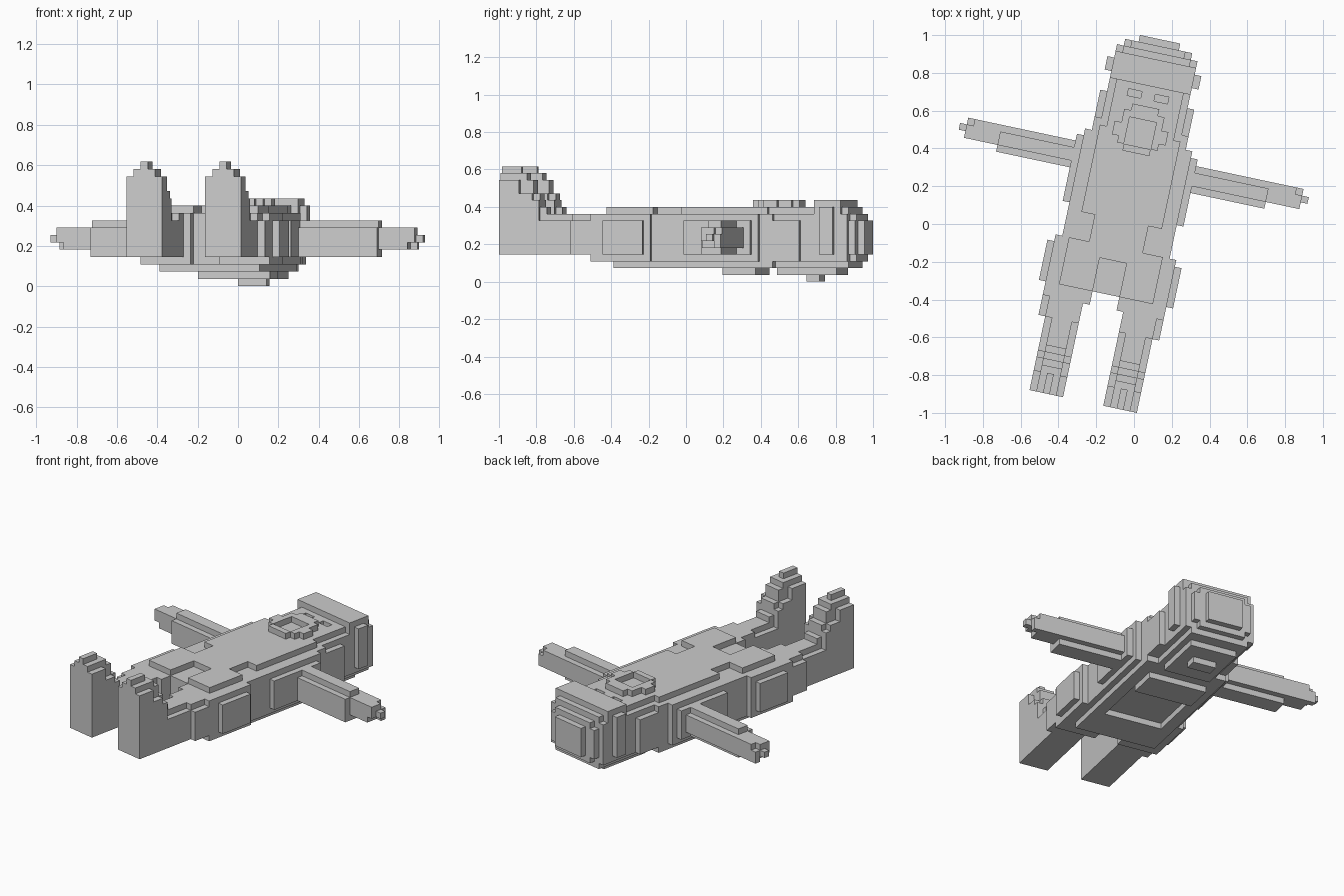
import bpy, bmesh, math
from mathutils import Matrix, Vector

if "Cube" in bpy.data.objects:
    bpy.data.objects.remove(bpy.data.objects["Cube"])

P = 0.0363                      # voxel size
ORIGIN = Vector((-0.068, -0.975, 0))
ROT = Matrix.Rotation(math.radians(-12), 4, 'Z')


def voxels(boxes):
    """Cells of boxes (x0, x1, y0, y1, z0, z1), y counted from the soles."""
    cells = set()
    for x0, x1, y0, y1, z0, z1 in boxes:
        cells |= {(x, y, z) for x in range(x0, x1) for y in range(y0, y1) for z in range(z0, z1)}
    return cells


def build(name, cells, mirror=False):
    if mirror:
        cells = {(-x - 1, y, z) for x, y, z in cells}
    bm = bmesh.new()
    cache = {}

    def vert(c):
        if c not in cache:
            cache[c] = bm.verts.new(ROT @ (Vector(c) * P + ORIGIN))
        return cache[c]

    for c in cells:
        for a in range(3):
            for s in (0, 1):
                n = list(c)
                n[a] += 2 * s - 1
                if tuple(n) in cells:
                    continue
                quad = []
                for d, e in ((0, 0), (1, 0), (1, 1), (0, 1)):
                    q = list(c)
                    q[a] += s
                    q[(a + 1) % 3] += d
                    q[(a + 2) % 3] += e
                    quad.append(vert(tuple(q)))
                bm.faces.new(quad if s else quad[::-1])
    bmesh.ops.dissolve_limit(bm, angle_limit=0.02, verts=bm.verts[:], edges=bm.edges[:])
    me = bpy.data.meshes.new(name)
    bm.to_mesh(me)
    bm.free()
    bpy.context.collection.objects.link(bpy.data.objects.new(name, me))


def sym(boxes):
    c = voxels(boxes)
    return c | {(-x - 1, y, z) for x, y, z in c}


# Upright shoe: rounded toe, stepped instep
shoe = voxels([(5, 6, 0, 3, 4, 17), (4, 7, 0, 4, 4, 16), (3, 8, 0, 3, 4, 15),
               (4, 7, 0, 5, 4, 15), (3, 8, 0, 5, 4, 13), (4, 7, 0, 6, 4, 13),
               (3, 8, 0, 6, 4, 12), (4, 7, 0, 7, 4, 11)])
# Trouser leg, widening to the hip
leg = voxels([(3, 8, 5, 12, 4, 9), (4, 7, 5, 12, 4, 10), (3, 9, 11, 17, 4, 9),
              (3, 8, 11, 17, 4, 10), (2, 9, 14, 17, 3, 10)])
# Arm with chamfered section, hand and fingertip
arm = voxels([(7, 20, 33, 37, 5, 8), (7, 20, 34, 36, 4, 9), (7, 20, 33, 36, 4, 8),
              (20, 24, 34, 37, 5, 8), (24, 25, 34, 36, 6, 8), (24, 25, 36, 37, 5, 7),
              (25, 26, 35, 36, 6, 7), (7, 9, 32, 38, 4, 9)])
for side, m in (("right", False), ("left", True)):
    build(side + "_shoe", shoe, m)
    build(side + "_leg", leg, m)
    build(side + "_arm", arm, m)

# Hips with raised jacket flaps either side of a front slot
build("hips", sym([(0, 9, 16, 23, 3, 10), (0, 10, 16, 22, 4, 9), (0, 7, 17, 23, 2, 10),
                   (2, 7, 16, 23, 9, 11), (0, 7, 21, 23, 9, 11)]))

# Torso with a raised front panel and a framed back panel
build("torso", sym([(0, 8, 23, 36, 3, 10), (0, 9, 28, 33, 4, 9), (5, 7, 23, 36, 2, 10),
                    (0, 7, 34, 36, 2, 10), (0, 4, 23, 36, 9, 11), (4, 6, 27, 36, 9, 11)]))

# Collar around the neck
build("collar", sym([(0, 8, 36, 39, 3, 10), (0, 7, 36, 41, 2, 10), (0, 6, 36, 40, 2, 11),
                     (6, 7, 40, 45, 3, 9), (0, 5, 33, 38, 1, 3)]))

# Beard: raised ring round the mouth
build("beard", sym([(0, 4, 37, 42, 10, 11), (2, 3, 38, 43, 11, 12), (0, 2, 42, 44, 10, 12),
                    (0, 2, 37, 38, 11, 12), (3, 4, 39, 41, 11, 12)]))

# Head, rounded at the back and stepped at the crown, with sunken eyes
head = sym([(0, 6, 39, 50, 3, 10), (0, 5, 39, 50, 2, 11), (0, 4, 41, 50, 1, 11)])
eyes = sym([(1, 3, 45, 46, 10, 11)])
build("head", head - eyes)
build("hair", sym([(0, 7, 48, 50, 4, 11), (0, 6, 47, 51, 3, 12), (0, 5, 47, 51, 2, 12),
                   (0, 4, 47, 50, 1, 12), (0, 5, 51, 52, 2, 11), (0, 6, 51, 52, 3, 10),
                   (0, 4, 52, 53, 3, 10), (0, 5, 52, 53, 4, 9), (0, 3, 53, 54, 4, 9)]))
build("hair_knot", sym([(0, 2, 45, 47, 0, 1)]))
